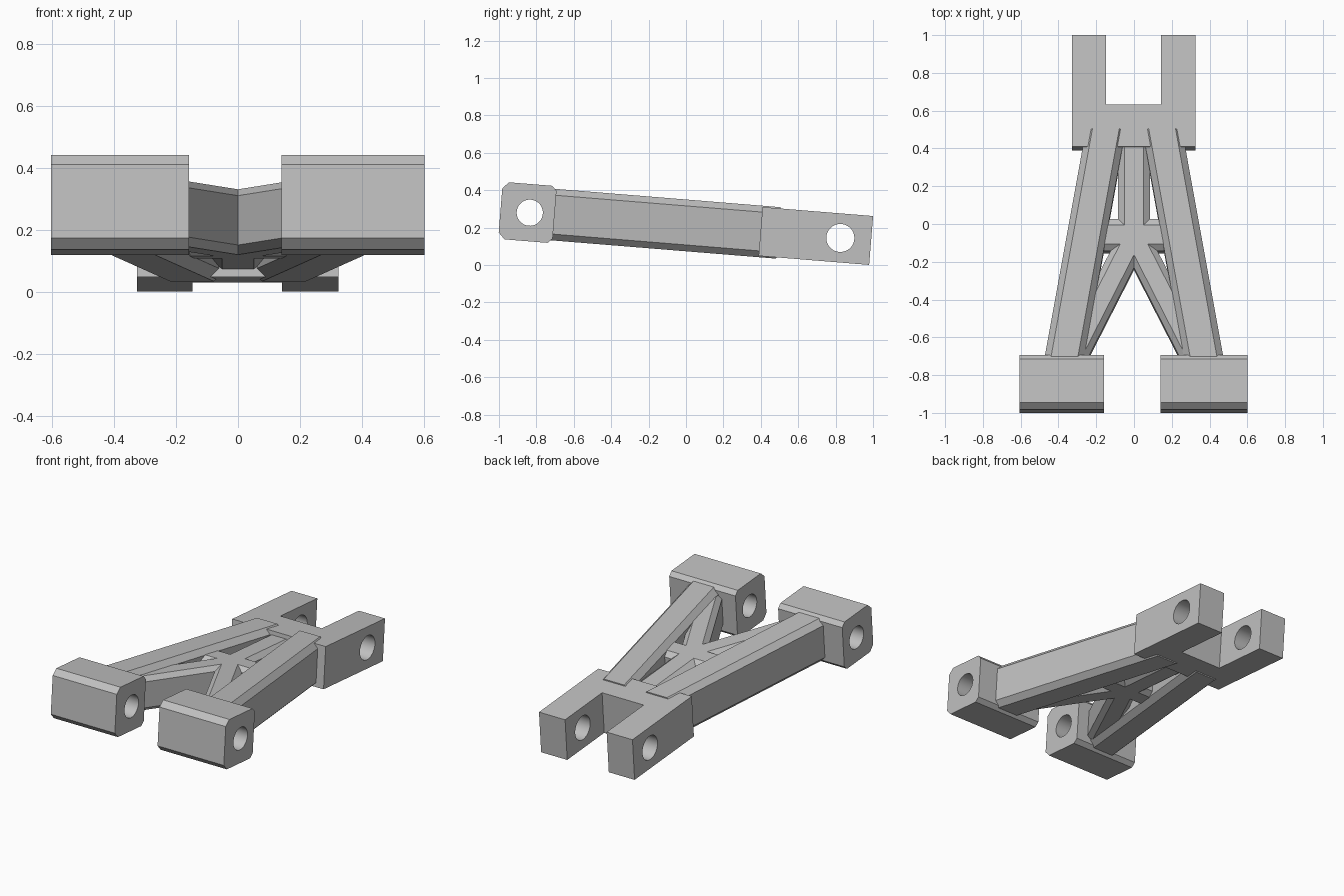
import bpy
import bmesh
import math
from mathutils import Matrix, Vector

cube = bpy.data.objects.get("Cube")
if cube:
    bpy.data.objects.remove(cube, do_unlink=True)

# The link is modelled level, then tilted down towards the back
TILT = Matrix.Translation((0, 0, 0.212)) @ Matrix.Rotation(math.radians(-4.65), 4, 'X')

GREY = (0.53, 0.53, 0.53, 1)
grey = bpy.data.materials.new("plain grey")
grey.use_nodes = True
grey.diffuse_color = GREY
grey.node_tree.nodes["Principled BSDF"].inputs["Base Color"].default_value = GREY


def loft(name, start, end):
    """Solid between two matching outlines."""
    bm = bmesh.new()
    a = [bm.verts.new(p) for p in start]
    b = [bm.verts.new(p) for p in end]
    n = len(a)
    bm.faces.new(a)
    bm.faces.new(b)
    for i in range(n):
        bm.faces.new((a[i], a[(i + 1) % n], b[(i + 1) % n], b[i]))
    bmesh.ops.recalc_face_normals(bm, faces=bm.faces)
    mesh = bpy.data.meshes.new(name)
    bm.to_mesh(mesh)
    bm.free()
    mesh.materials.append(grey)
    obj = bpy.data.objects.new(name, mesh)
    bpy.context.collection.objects.link(obj)
    obj.matrix_world = TILT
    return obj


def chamfered(hu, hw, cu, cw):
    """Octagonal section: half sizes and chamfers across and up."""
    return [(hu, hw - cw), (hu - cu, hw), (cu - hu, hw), (-hu, hw - cw),
            (-hu, cw - hw), (cu - hu, -hw), (hu - cu, -hw), (hu, cw - hw)]


def beam(name, p, q, section, side=Vector((1, 0, 0))):
    """Chamfered bar between two plan points, its ends cut along side."""
    ends = [[Vector((*c, 0)) + side * u + Vector((0, 0, w)) for u, w in section]
            for c in (p, q)]
    return loft(name, *ends)


def drill(obj, y, radius):
    """Cut a cross hole through a lug."""
    ring = [(y + radius * math.cos(t * math.tau / 40), radius * math.sin(t * math.tau / 40))
            for t in range(40)]
    cutter = loft("hole_cutter", [(-1, *c) for c in ring], [(1, *c) for c in ring])
    cutter.hide_render = True
    mod = obj.modifiers.new("hole", 'BOOLEAN')
    mod.operation = 'DIFFERENCE'
    mod.solver = 'EXACT'
    mod.object = cutter
    bpy.context.view_layer.objects.active = obj
    bpy.ops.object.modifier_apply(modifier=mod.name)
    bpy.data.objects.remove(cutter, do_unlink=True)
    bpy.ops.object.select_all(action='DESELECT')
    obj.select_set(True)
    bpy.ops.object.shade_smooth_by_angle(angle=math.radians(30))


# Front pivot blocks
F, B, H, C, D = -0.995, -0.705, 0.153, 0.034, 0.025
block = [(F, C - H), (F + C, -H), (B - D, -H), (B, D - H),
         (B, H - D), (B - D, H), (F + C, H), (F, H - C)]
for name, x0, x1 in (("right_front_block", -0.605, -0.158), ("left_front_block", 0.14, 0.602)):
    drill(loft(name, [(x0, *c) for c in block], [(x1, *c) for c in block]), -0.838, 0.07)

# Rear fork
fork = [(-0.327, 0.4), (0.325, 0.4), (0.325, 0.993), (0.143, 0.993),
        (0.143, 0.623), (-0.147, 0.623), (-0.147, 0.993), (-0.327, 0.993)]
drill(loft("rear_fork", [(*c, -0.131) for c in fork], [(*c, 0.131) for c in fork]), 0.828, 0.075)

# Main arms and diagonal braces, one pair per side
arm = chamfered(0.105, 0.138, 0.034, 0.034)
rib = chamfered(0.085, 0.106, 0.034, 0.026)
for label, s in (("left", 1), ("right", -1)):
    beam(label + "_arm", (0.149 * s, 0.495), (0.368 * s, -0.715), arm)
    beam(label + "_brace", (0, -0.072), (0.325 * s, -0.71), rib)

# Centre spine and cross bar
beam("centre_spine", (0, 0.42), (0, -0.072), rib)
beam("cross_bar", (-0.25, -0.064), (0.25, -0.064), rib, Vector((0, 1, 0)))
